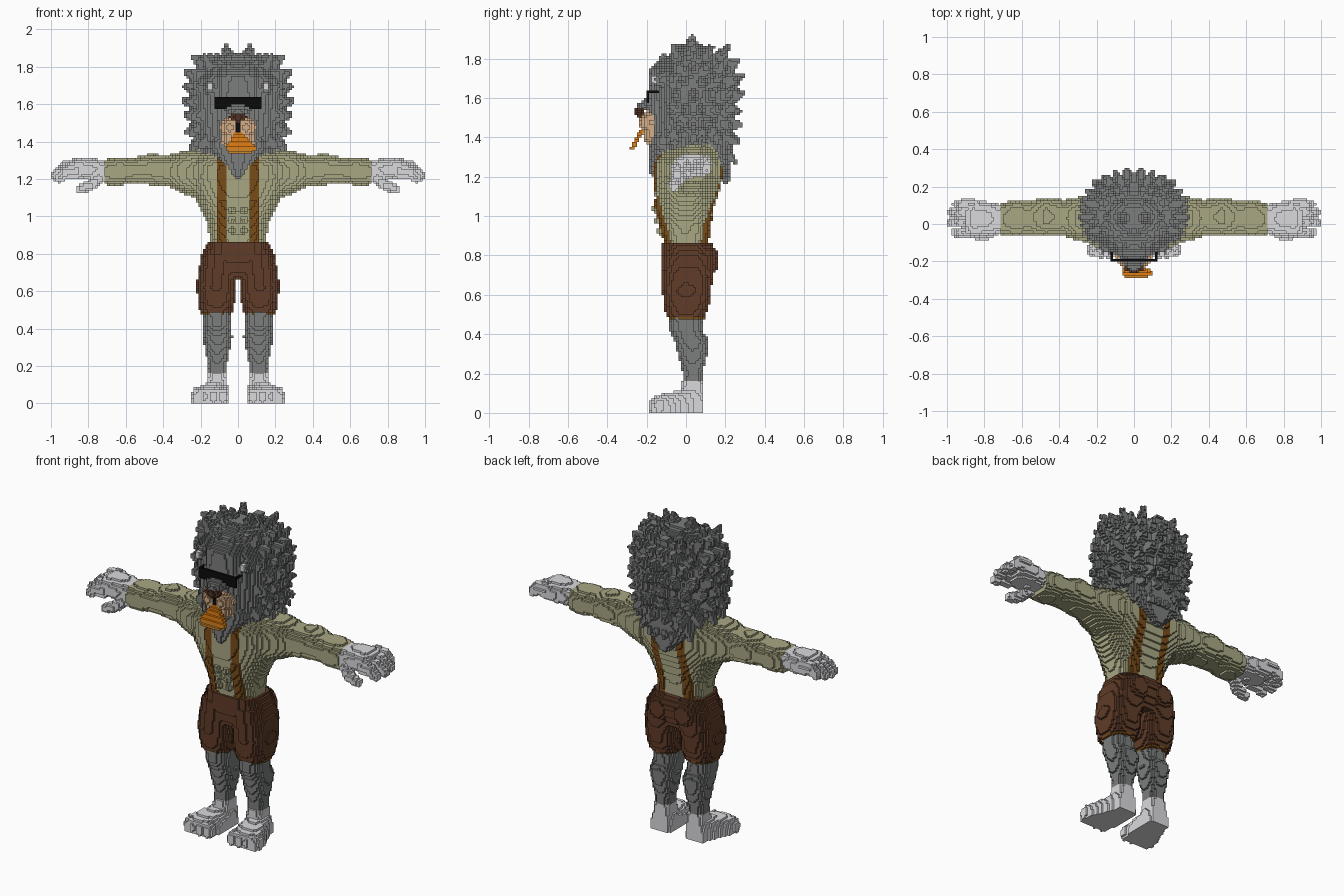
import bpy, math, random

random.seed(7)
H = 0.0125                      # voxel size
cells = {}                      # (i, j, k) -> part name


def put(part, c, over=False, mirror=True):
    if c[2] < 0:
        return
    for q in ((c, (-1 - c[0], c[1], c[2])) if mirror else (c,)):
        if over or q not in cells:
            cells[q] = part


def span(a, b):
    return range(math.floor(a / H), math.ceil(b / H))


def blob(part, x, y, z, rx, ry, rz, over=False):
    """Voxel ellipsoid, mirrored in x."""
    for i in span(x - rx, x + rx):
        for j in span(y - ry, y + ry):
            for k in span(z - rz, z + rz):
                d = (((i + .5) * H - x) / rx) ** 2 + (((j + .5) * H - y) / ry) ** 2 + (((k + .5) * H - z) / rz) ** 2
                if d <= 1:
                    put(part, (i, j, k), over)


def tube(part, stations, n=8, over=False):
    """Chain of ellipsoids between (x, y, z, rx, ry, rz) stations."""
    for a, b in zip(stations, stations[1:]):
        for s in range(n + 1):
            blob(part, *[p + (q - p) * s / n for p, q in zip(a, b)], over)


def loft(part, axis, stations, power=2.4):
    """Rounded sections (t, u0, u1, v0, v1) stacked along an axis."""
    for a, b in zip(stations, stations[1:]):
        for n in range(round(a[0] / H), round(b[0] / H)):
            f = ((n + .5) * H - a[0]) / (b[0] - a[0])
            u0, u1, v0, v1 = [p + (q - p) * f for p, q in zip(a[1:], b[1:])]
            cu, ru, cv, rv = (u0 + u1) / 2, (u1 - u0) / 2, (v0 + v1) / 2, (v1 - v0) / 2
            for p in span(u0, u1):
                for q in span(v0, v1):
                    if abs(((p + .5) * H - cu) / ru) ** power + abs(((q + .5) * H - cv) / rv) ** power <= 1:
                        c = [p, q]
                        c.insert(axis, n)
                        put(part, tuple(c))


def box(part, x0, x1, y0, y1, z0, z1):
    for i in range(round(x0 / H), round(x1 / H)):
        for j in range(round(y0 / H), round(y1 / H)):
            for k in range(round(z0 / H), round(z1 / H)):
                put(part, (i, j, k), True)


# feet with toes
loft("feet", 1, [(-.175, .07, .235, -.06, .075), (-.11, .055, .245, -.08, .10), (-.03, .05, .21, -.08, .11),
                 (.04, .05, .18, -.10, .14), (.0875, .06, .17, -.10, .12)], 3)
loft("feet", 2, [(0, .05, .175, -.04, .09), (.1625, .06, .165, -.02, .088)])
for x, y in ((.08, -.155), (.13, -.155), (.178, -.15), (.222, -.135)):
    blob("feet", x, y, .035, .029, .035, .05)

# furry legs
loft("legs", 2, [(.15, .06, .165, -.02, .088), (.2, .06, .16, -.015, .085), (.28, .045, .175, -.035, .105),
                 (.36, .03, .188, -.055, .118), (.42, .04, .185, -.085, .085), (.5, .045, .19, -.085, .08)])

# shorts with rounded seat and hem
loft("hem", 2, [(.475, .04, .195, -.09, .09), (.4875, .035, .2, -.095, .1)])
loft("shorts", 2, [(.4875, .03, .205, -.10, .10), (.55, .015, .215, -.115, .12), (.62, .012, .222, -.12, .125),
                   (.7, .0, .215, -.12, .14), (.8, 0, .195, -.12, .15)], 2.7)
loft("shorts", 2, [(.675, -.12, .12, -.10, .12), (.75, -.2, .2, -.12, .15), (.8, -.195, .195, -.125, .16),
                   (.8625, -.165, .165, -.13, .13)], 2.7)
blob("shorts", .085, .09, .775, .09, .078, .09)

# shirt torso with stomach bumps
loft("shirt", 2, [(.85, -.15, .15, -.105, .11), (.95, -.16, .16, -.13, .12), (1.05, -.205, .205, -.15, .145),
                  (1.125, -.25, .25, -.16, .17), (1.2, -.285, .285, -.165, .188), (1.275, -.29, .29, -.162, .188),
                  (1.325, -.26, .26, -.125, .18), (1.3625, -.21, .21, -.04, .16)])
for z in (.925, .98, 1.035):
    blob("shirt", .03, -.115 - (z - .9) * .25, z, .022, .025, .022)

# suspenders: raised over the shirt in front, flush at the back
for i in range(5, 9):
    for k in range(round(.85 / H), round(1.34 / H)):
        js = [j for j in range(-20, 20) if cells.get((i, j, k)) == "shirt"]
        if js:
            for j in (min(js) - (k < 87), min(js), max(js), max(js) + (k < 80)):
                put("suspenders", (i, j, k), True)

# sleeves
loft("sleeves", 0, [(.2, -.11, .165, 1.09, 1.36), (.3, -.09, .145, 1.125, 1.35), (.375, -.065, .13, 1.16, 1.325),
                    (.475, -.06, .142, 1.168, 1.337), (.5625, -.06, .125, 1.18, 1.31),
                    (.6375, -.068, .13, 1.163, 1.318), (.7125, -.06, .11, 1.17, 1.305)])

# hands with fingers and thumb
loft("hands", 0, [(.7, -.05, .10, 1.2, 1.3), (.7875, -.06, .12, 1.193, 1.31), (.8625, -.068, .13, 1.2, 1.312),
                  (.9, -.06, .125, 1.21, 1.295)])
for y, x in ((-.045, .955), (.008, .975), (.06, .972), (.105, .945)):
    t = (y - .03) * .2
    tube("hands", [(.86, y, 1.255 + t, .03, .027, .04), (.92, y, 1.25 + t, .03, .027, .035),
                   (x, y, 1.22 + t, .025, .025, .025)])
tube("hands", [(.73, -.02, 1.215, .03, .035, .03), (.79, -.055, 1.165, .032, .03, .028),
               (.84, -.06, 1.148, .025, .025, .026)])

# nose, muzzle and grey nose bridge
blob("nose", 0, -.235, 1.53, .048, .026, .026)
blob("muzzle", .043, -.178, 1.475, .052, .058, .052)
blob("muzzle", 0, -.17, 1.495, .06, .058, .045)
blob("muzzle", .03, -.16, 1.42, .06, .06, .065)
tube("mane", [(0, -.15, 1.61, .08, .05, .03), (0, -.19, 1.57, .07, .035, .03), (0, -.215, 1.56, .045, .035, .02)])

# mouth line, set flush into the muzzle front
for k in range(round(1.4125 / H), round(1.5125 / H)):
    js = [j for j in range(-24, -10) if cells.get((1, j, k)) == "muzzle"]
    if js:
        put("mouth_line", (0, min(js), k), True)

# head and mane core, with a narrower flat face in front
core = [(1.2375, .12, -.10, .15), (1.325, .19, -.15, .19), (1.425, .225, -.165, .22), (1.55, .245, -.165, .23),
        (1.6625, .255, -.165, .235), (1.7375, .235, -.165, .22), (1.8, .185, -.12, .17), (1.85, .12, -.05, .12),
        (1.875, .07, -.02, .08)]
loft("mane", 2, [(z, -w, w, a, b) for z, w, a, b in core], 2.1)
loft("mane", 2, [(1.3, -.11, .11, -.18, .1), (1.4, -.135, .135, -.182, .1), (1.6, -.135, .135, -.187, .1),
                 (1.75, -.13, .13, -.182, .1), (1.8, -.11, .11, -.13, .1)], 3)
# beard and neck point
tube("mane", [(0, -.12, 1.38, .15, .065, .08), (0, -.135, 1.3, .09, .05, .06), (0, -.155, 1.225, .028, .028, .03)])
tube("mane", [(0, .13, 1.36, .19, .11, .10), (0, .17, 1.27, .12, .06, .06), (0, .2, 1.2, .04, .028, .035)])

# large mane tufts over the sides and back
row = 0
for z, w, f, b in ((1.33, .19, -.15, .2), (1.40, .22, -.16, .22), (1.47, .235, -.16, .225), (1.54, .245, -.16, .23),
                   (1.61, .252, -.16, .235), (1.68, .25, -.16, .235), (1.745, .23, -.15, .215), (1.8, .185, -.11, .17)):
    row += 1
    for s in range(6):
        t = math.radians(-32 + s * 23 + (row % 2) * 11 + random.uniform(-4, 4))
        c, d = math.cos(t), math.sin(t)
        square = 1 + .06 * max(0, math.sin(2 * t))
        x, y = w * c * square, (f + b) / 2 + (b - f) / 2 * d * square
        r = random.uniform(.042, .052)
        out = random.uniform(.035, .055) * (.6 if d < -.2 else 1)
        up = (z - 1.56) * .2 + random.uniform(-.012, .012)
        tube("mane", [(x * .88, y - .12 * (y - .03), z - up * .5, r * .9, r * .9, r * 1.15),
                      (x + c * out, y + d * out, z + up, .012, .012, .016)], 6)
# crown tufts
for x, y, z in ((.065, .03, 1.925), (.06, .12, 1.87), (.15, .04, 1.875), (.0, .06, 1.875), (.2, .07, 1.82),
                (.02, -.04, 1.875), (.1, -.06, 1.845), (.05, .19, 1.83), (.14, .14, 1.83), (.25, .06, 1.775),
                (.05, -.12, 1.83)):
    tube("mane", [(x * .8, y * .85 + .005, z - .09, .05, .05, .05), (x, y, z - .014, .011, .012, .016)], 7)

# small ears with pale inside
blob("mane", .15, -.115, 1.69, .035, .05, .04)
blob("inner_ears", .15, -.16, 1.69, .015, .022, .022, True)

# dark glasses with bridge notch and side bars
box("glasses", 0, .125, -.2, -.1875, 1.6, 1.6375)
box("glasses", .0125, .125, -.2, -.1875, 1.575, 1.6)
box("glasses", .1125, .125, -.2, -.1125, 1.625, 1.6375)

# orange wedge of food hanging from the mouth, with a rounded crust
for k in range(round(1.3375 / H), round(1.45 / H)):
    z = (k + .5) * H
    f = min(1, (1.45 - z) / .075) * (.8 if z < 1.35 else 1)
    for i in span(.018 * f - .01 - .062 * f, .018 * f + .01 + .062 * f):
        j = round((-.2875 + (z - 1.34) * .55) / H)
        for jj in (j, j + 1):
            put("crust" if z < 1.36 else "food_wedge", (i, jj, k), True, False)

# materials
COLOURS = {"grey fur": (.2, .21, .205), "pale grey": (.70, .70, .73), "khaki": (.40, .39, .23),
           "dark brown": (.115, .045, .021), "strap brown": (.19, .072, .01), "tan": (.66, .42, .24),
           "black": (.003, .003, .003), "orange": (.75, .21, .006), "crust orange": (.65, .24, .02),
           "nose brown": (.08, .032, .018)}
mats = {}
for name, col in COLOURS.items():
    mats[name] = bpy.data.materials.new(name)
    mats[name].diffuse_color = (*col, 1)
USE = {"feet": "pale grey", "legs": "grey fur", "shorts": "dark brown", "hem": "strap brown", "shirt": "khaki",
       "suspenders": "strap brown", "sleeves": "khaki", "hands": "pale grey", "nose": "nose brown",
       "mouth_line": "black", "muzzle": "tan", "mane": "grey fur", "inner_ears": "pale grey", "glasses": "black",
       "food_wedge": "orange", "crust": "crust orange"}

# turn exposed voxel sides into quads, one object per part
SIDES = []
for ax in range(3):
    b, c = (ax + 1) % 3, (ax + 2) % 3
    for sgn in (0, 1):
        ring = []
        for p, q in ((0, 0), (1, 0), (1, 1), (0, 1)):
            v = [0, 0, 0]
            v[ax], v[b], v[c] = sgn, p, q
            ring.append(tuple(v))
        SIDES.append(([(2 * sgn - 1) * (n == ax) for n in range(3)], ring if sgn else ring[::-1]))

for part, colour in USE.items():
    verts, faces = {}, []
    for cell in [c for c, owner in cells.items() if owner == part]:
        for step, ring in SIDES:
            if tuple(a + s for a, s in zip(cell, step)) not in cells:
                faces.append([verts.setdefault(tuple(a + o for a, o in zip(cell, r)), len(verts)) for r in ring])
    mesh = bpy.data.meshes.new(part)
    mesh.from_pydata([[a * H for a in v] for v in verts], [], faces)
    mesh.materials.append(mats[colour])
    bpy.context.collection.objects.link(bpy.data.objects.new(part, mesh))
